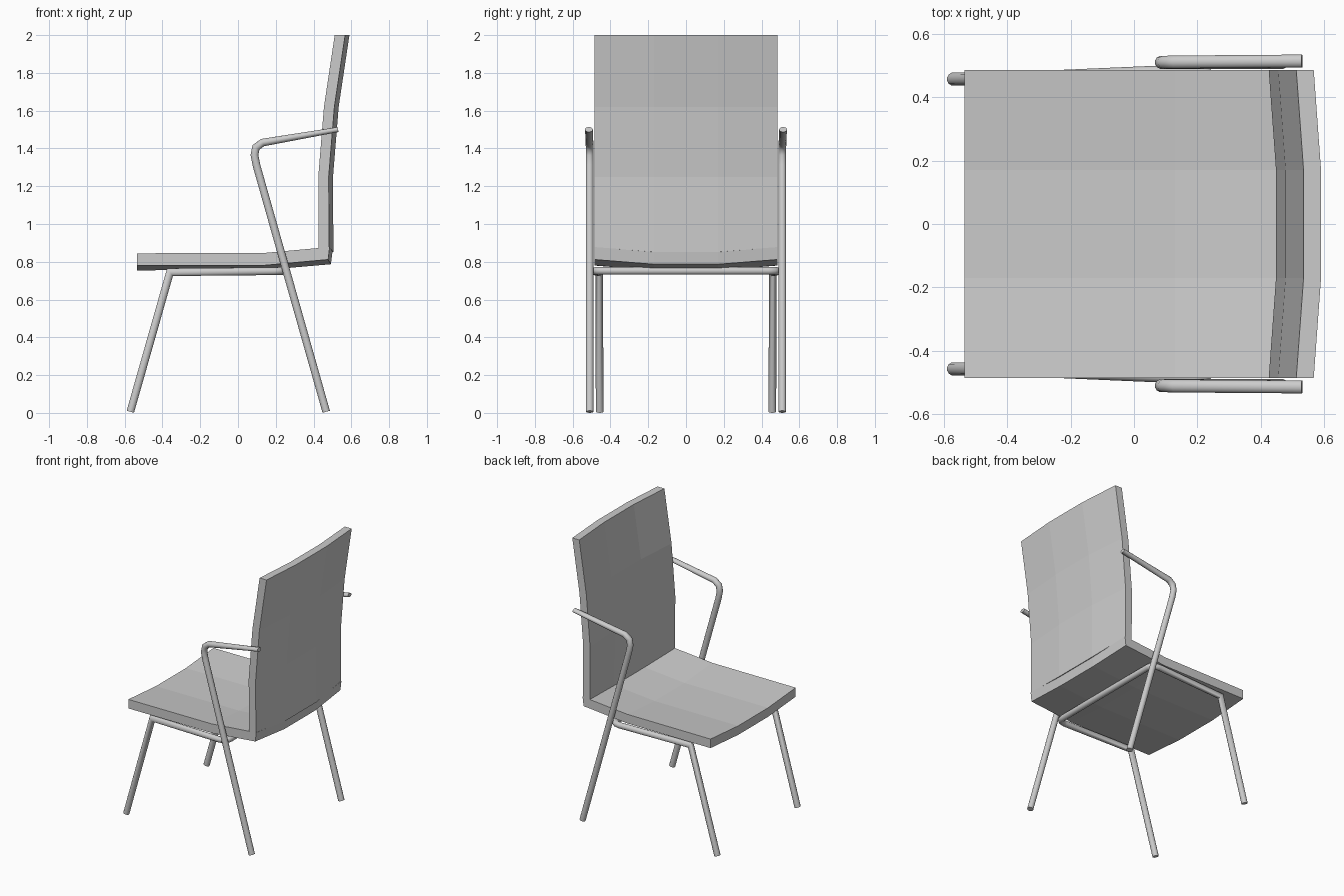
import bpy, bmesh, math
from mathutils import Vector

cube = bpy.data.objects.get("Cube")
if cube:
    bpy.data.objects.remove(cube)

GREY = (0.6, 0.6, 0.6, 1.0)
grey = bpy.data.materials.new("plain grey")
grey.use_nodes = True
grey.diffuse_color = GREY
grey.node_tree.nodes["Principled BSDF"].inputs["Base Color"].default_value = GREY


def finish(bm, name, smooth):
    bmesh.ops.recalc_face_normals(bm, faces=bm.faces)
    mesh = bpy.data.meshes.new(name)
    bm.to_mesh(mesh)
    bm.free()
    mesh.materials.append(grey)
    obj = bpy.data.objects.new(name, mesh)
    bpy.context.collection.objects.link(obj)
    if smooth:
        bpy.ops.object.select_all(action='DESELECT')
        obj.select_set(True)
        bpy.context.view_layer.objects.active = obj
        bpy.ops.object.shade_smooth_by_angle(angle=math.radians(40))
    return obj


def tube(name, path, radius=0.021, sides=12, tip=1.0):
    """Sweep a circle along a path with mitred bends; tip flattens the end."""
    pts = [Vector(p) for p in path]
    dirs = [(b - a).normalized() for a, b in zip(pts, pts[1:])]
    u = Vector((0, 1, 0))
    u = (u - dirs[0] * u.dot(dirs[0])).normalized()
    v = dirs[0].cross(u)
    angles = [math.tau * (i + 0.5) / sides for i in range(sides)]
    ring = [pts[0] + (u * math.cos(a) + v * math.sin(a)) * radius for a in angles]
    bm = bmesh.new()
    loops = [[bm.verts.new(p) for p in ring]]
    for i, d in enumerate(dirs):
        centre, last = pts[i + 1], i == len(dirs) - 1
        normal = d if last else (d + dirs[i + 1]).normalized()
        ring = [p + d * ((centre - p).dot(normal) / d.dot(normal)) for p in ring]
        if last:
            ring = [centre + (p - centre) * Vector((0, 0, 0)).dot(d) +
                    Vector(((p - centre).x * tip, (p - centre).y, (p - centre).z * tip))
                    for p in ring]
        loops.append([bm.verts.new(p) for p in ring])
    for a, b in zip(loops, loops[1:]):
        for k in range(sides):
            n = (k + 1) % sides
            bm.faces.new((a[k], a[n], b[n], b[k]))
    bm.faces.new(loops[0])
    bm.faces.new(loops[-1])
    return finish(bm, name, True)


def panel(name, rows):
    """Loft a dished board; each row is (face xz, reverse xz, centre dish xz)."""
    columns = [(-0.485, 0), (-0.17, 1), (0.17, 1), (0.485, 0)]
    bm = bmesh.new()
    grid = []
    for face, reverse, dish in rows:
        grid.append([[bm.verts.new((p[0] + dish[0] * k, y, p[1] + dish[1] * k))
                      for y, k in columns] for p in (face, reverse)])
    for a, b in zip(grid, grid[1:]):
        for s in (0, 1):
            for c in range(3):
                bm.faces.new((a[s][c], a[s][c + 1], b[s][c + 1], b[s][c]))
        for c in (0, 3):
            bm.faces.new((a[0][c], a[1][c], b[1][c], b[0][c]))
    for end in (grid[0], grid[-1]):
        for c in range(3):
            bm.faces.new((end[0][c], end[0][c + 1], end[1][c + 1], end[1][c]))
    return finish(bm, name, False)


# Seat board, dished across its width and rising at the rear
panel("seat", [
    ((-0.535, 0.845), (-0.535, 0.78), (0, -0.025)),
    ((0.13, 0.846), (0.135, 0.781), (0, -0.025)),
    ((0.485, 0.878), (0.477, 0.812), (0.015, -0.025)),
])

# Backrest board, curved in both directions
panel("backrest", [
    ((0.427, 0.873), (0.482, 0.877), (0.023, -0.025)),
    ((0.425, 1.25), (0.48, 1.25), (0.023, 0)),
    ((0.455, 1.62), (0.51, 1.62), (0.023, 0)),
    ((0.512, 2.0), (0.567, 2.0), (0.023, 0)),
])

# Continuous under-seat frame: front legs, side rails and rear crossbar
half = [(-0.57, 0.457, 0.006), (-0.36, 0.46, 0.745), (0.19, 0.484, 0.75),
        (0.222, 0.478, 0.751), (0.24, 0.462, 0.752), (0.245, 0.435, 0.752)]
tube("front_legs_and_rails", half + [(x, -y, z) for x, y, z in reversed(half)])

# Rear legs that bend over into flattened armrests
for side, s in (("left", 1), ("right", -1)):
    arm = [(0.467, 0.51, 0.006), (0.098, 0.51, 1.31), (0.087, 0.51, 1.365),
           (0.095, 0.51, 1.405), (0.13, 0.511, 1.431), (0.53, 0.514, 1.5)]
    tube(side + "_rear_leg_and_armrest", [(x, y * s, z) for x, y, z in arm], tip=0.65)
